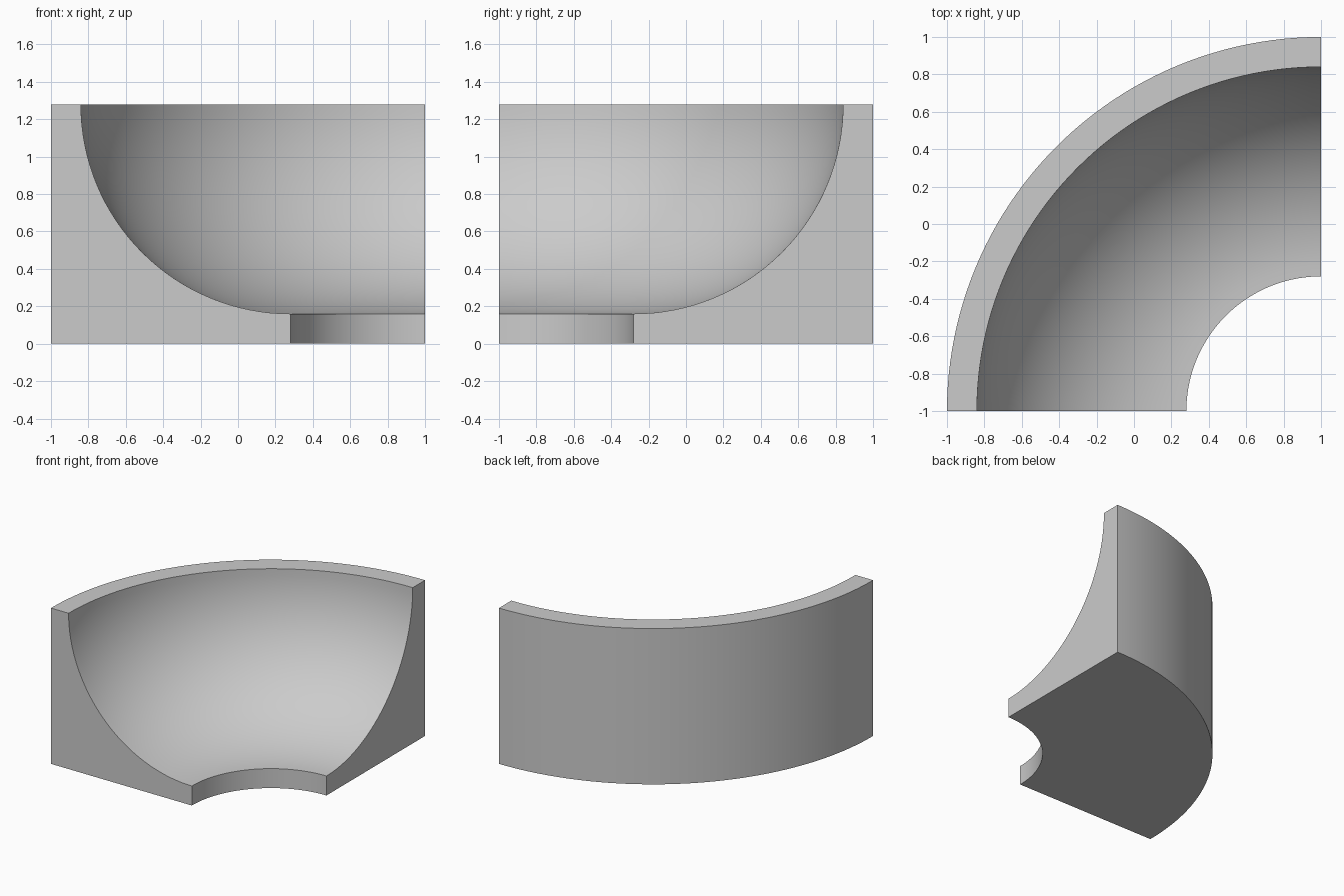
import bpy, bmesh
from math import sin, cos, pi

if "Cube" in bpy.data.objects:
    bpy.data.objects.remove(bpy.data.objects["Cube"])

R_OUT, R_HOLE, R_COVE = 2.0, 0.72, 1.12
FLOOR, HEIGHT = 0.16, 1.28
ARC_STEPS, TURN_STEPS = 32, 48

# Cross-section as (radius, height): block with a concave quarter-circle cut out
profile = [(R_OUT, 0), (R_OUT, HEIGHT)]
for i in range(ARC_STEPS + 1):
    a = pi / 2 * i / ARC_STEPS
    profile.append((R_HOLE + R_COVE * cos(a), HEIGHT - R_COVE * sin(a)))
profile.append((R_HOLE, 0))

# Sweep the section a quarter turn around the corner (1, -1)
bm = bmesh.new()
rings = []
for j in range(TURN_STEPS + 1):
    t = pi - pi / 2 * j / TURN_STEPS
    rings.append([bm.verts.new((1 + r * cos(t), -1 + r * sin(t), z)) for r, z in profile])
n = len(profile)
for a, b in zip(rings, rings[1:]):
    for k in range(n):
        m = (k + 1) % n
        bm.faces.new((a[k], a[m], b[m], b[k]))

# Flat end caps
bm.faces.new(rings[0])
bm.faces.new(rings[-1][::-1])
bmesh.ops.recalc_face_normals(bm, faces=bm.faces)

mesh = bpy.data.meshes.new("curved_cove_corner")
bm.to_mesh(mesh)
bm.free()
obj = bpy.data.objects.new("curved_cove_corner", mesh)
bpy.context.collection.objects.link(obj)

# Smooth curved surfaces, sharp edges kept
bpy.context.view_layer.objects.active = obj
obj.select_set(True)
bpy.ops.object.shade_smooth_by_angle(angle=pi / 6)
